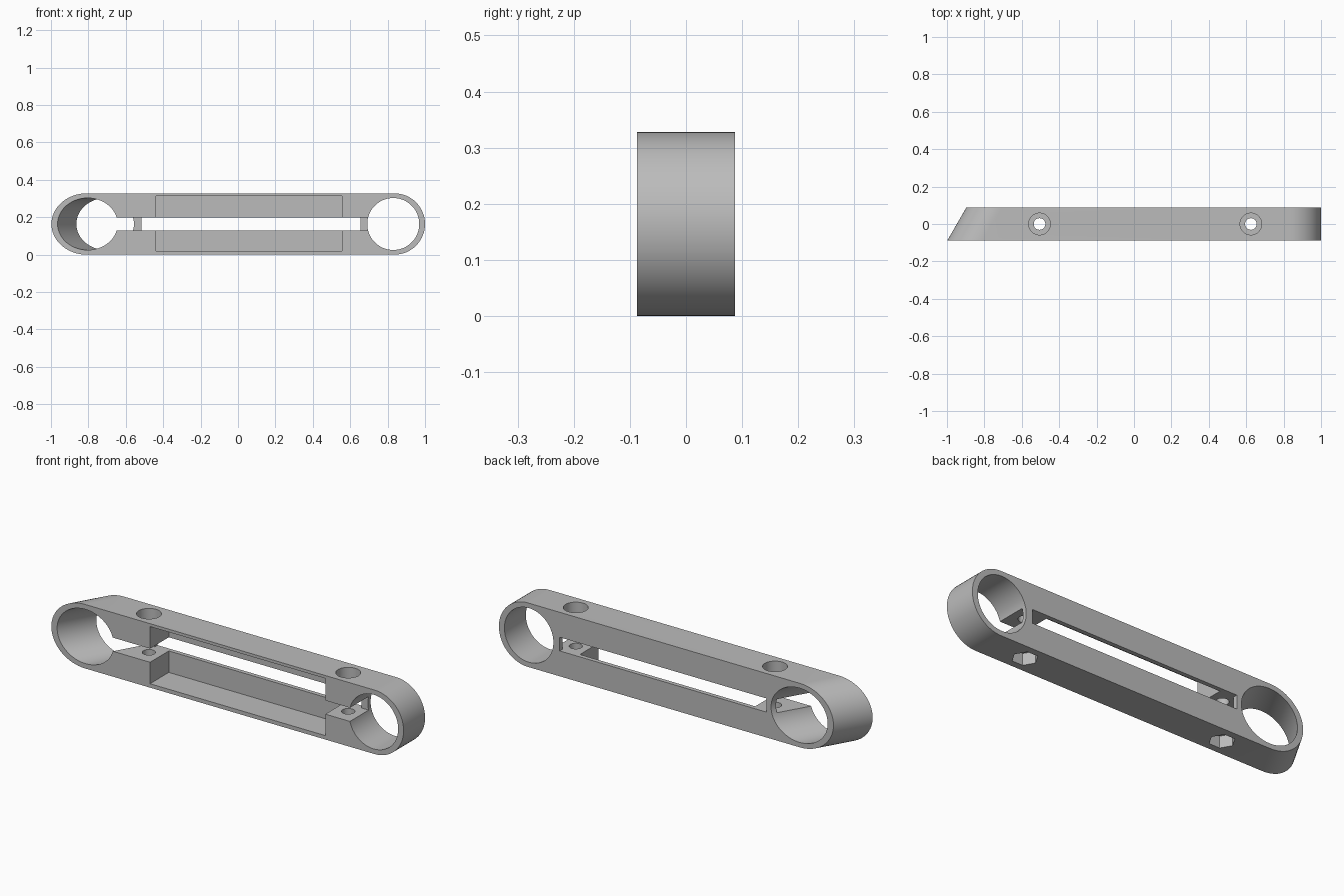
import bpy, bmesh, math

cube = bpy.data.objects.get("Cube")
if cube:
    bpy.data.objects.remove(cube, do_unlink=True)

HALF = 0.087            # half depth of the bar
MID = 0.164             # height of the centre line
RIGHT, LEFT = 0.836, -0.758
TILT = math.radians(30)  # yaw of the left bore
WALL = 0.022            # thickness of the back wall
SEG = 64

grey = bpy.data.materials.new("plain_grey")
grey.use_nodes = True
colour = (0.5, 0.5, 0.5, 1)
grey.diffuse_color = colour
grey.node_tree.nodes["Principled BSDF"].inputs["Base Color"].default_value = colour


def loft(name, front, back):
    """Closed solid between two matching loops of points."""
    bm = bmesh.new()
    a = [bm.verts.new(p) for p in front]
    b = [bm.verts.new(p) for p in back]
    bm.faces.new(a)
    bm.faces.new(b[::-1])
    for i in range(len(a)):
        j = (i + 1) % len(a)
        bm.faces.new((a[i], b[i], b[j], a[j]))
    bmesh.ops.recalc_face_normals(bm, faces=bm.faces)
    mesh = bpy.data.meshes.new(name)
    bm.to_mesh(mesh)
    bm.free()
    mesh.materials.append(grey)
    ob = bpy.data.objects.new(name, mesh)
    bpy.context.collection.objects.link(ob)
    return ob


def arc(x, y, r, start, end, count, tilt=0.0):
    """Section of a level cylinder, cut at depth y."""
    cx = x + y * math.tan(tilt)
    pts = []
    for i in range(count):
        t = start + (end - start) * i / (SEG // 2 if end - start < 4 else count)
        pts.append((cx + r / math.cos(tilt) * math.cos(t), y, MID + r * math.sin(t)))
    return pts


def outline(y):
    h = math.pi / 2
    n = SEG // 2 + 1
    return arc(RIGHT, y, MID, -h, h, n) + arc(LEFT, y, MID, h, 3 * h, n, TILT)


def bore(name, x, r, tilt):
    ends = [arc(x, y, r, 0, 2 * math.pi, SEG, tilt) for y in (-0.2, 0.2)]
    return loft(name, *ends)


def box(name, x, y, z):
    ring = lambda d: [(x[0], d, z[0]), (x[1], d, z[0]), (x[1], d, z[1]), (x[0], d, z[1])]
    return loft(name, ring(y[0]), ring(y[1]))


def upright(name, x, r, z0, z1, sides):
    ring = lambda z: [(x + r * math.cos(2 * math.pi * i / sides),
                       r * math.sin(2 * math.pi * i / sides), z) for i in range(sides)]
    return loft(name, ring(z0), ring(z1))


body = loft("clamp_bar", outline(-HALF), outline(HALF))
slot_z = (0.13, 0.2)
inner = HALF - WALL

# Bores, clamping gap, recess and see-through slot
cutters = [
    bore("right_bore_cutter", RIGHT - 0.006, 0.139, 0),
    bore("left_bore_cutter", LEFT + 0.004, 0.139, TILT),
    box("gap_cutter", (LEFT, RIGHT), (-0.2, inner), slot_z),
    box("recess_cutter", (-0.438, 0.556), (-0.2, inner), (0.02, 0.313)),
    box("slot_cutter", (-0.517, 0.655), (-0.2, 0.2), slot_z),
]
# Bolt holes with a round head seat on top and a hexagonal nut seat below
for x in (-0.505, 0.625):
    cutters += [
        upright("bolt_cutter", x, 0.031, -0.1, 0.5, 32),
        upright("head_seat_cutter", x, 0.058, 0.265, 0.5, 48),
        upright("nut_seat_cutter", x, 0.06, -0.1, 0.06, 6),
    ]

bpy.context.view_layer.objects.active = body
for cutter in cutters:
    cutter.hide_render = True
    mod = body.modifiers.new("cut", 'BOOLEAN')
    mod.operation = 'DIFFERENCE'
    mod.solver = 'EXACT'
    mod.object = cutter
    bpy.ops.object.modifier_apply(modifier=mod.name)
    bpy.data.objects.remove(cutter, do_unlink=True)

bpy.ops.object.select_all(action='DESELECT')
body.select_set(True)
bpy.ops.object.shade_smooth_by_angle(angle=math.radians(30))
